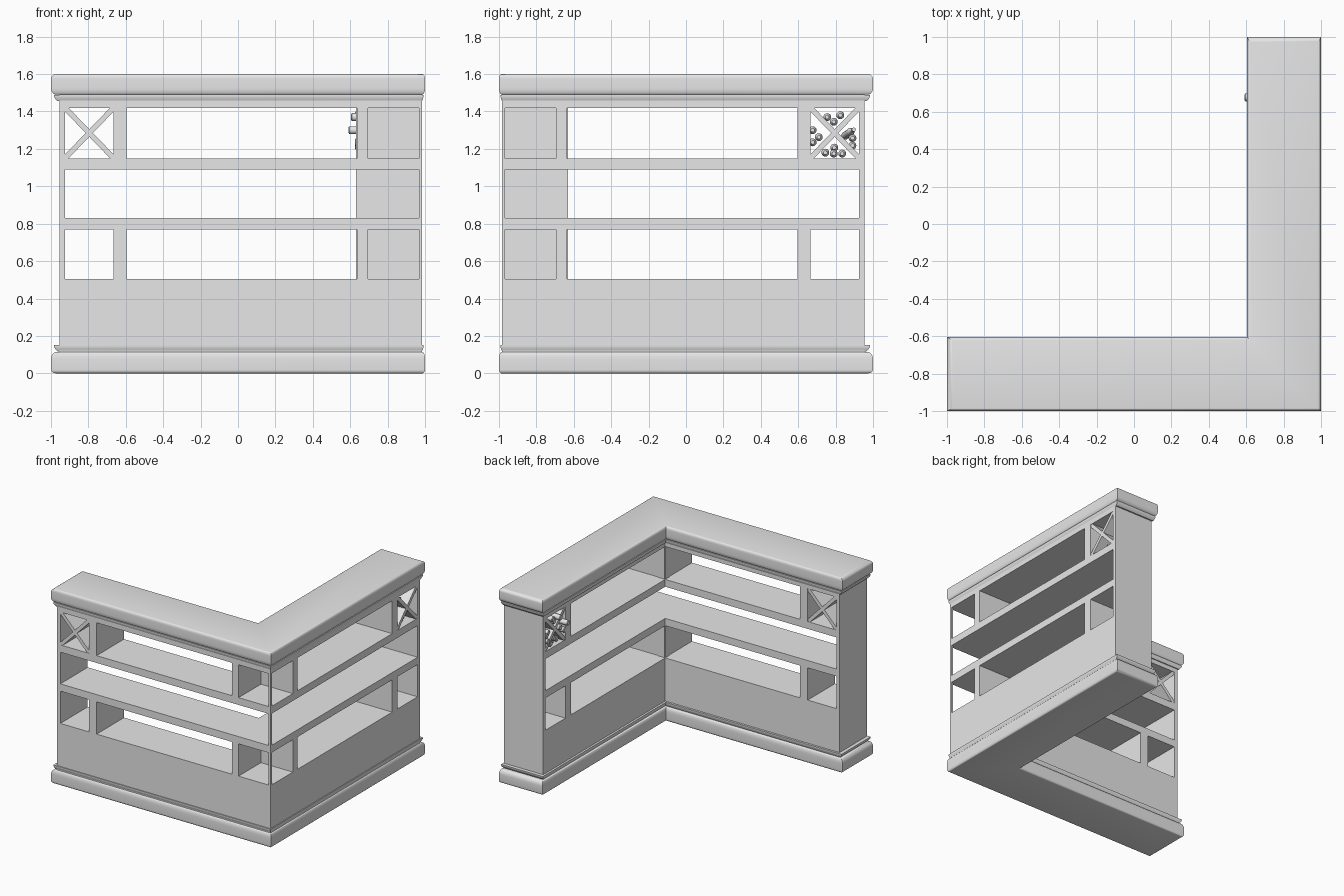
import bpy, bmesh, math
from mathutils import Matrix, Vector

cube = bpy.data.objects.get("Cube")
if cube:
    bpy.data.objects.remove(cube, do_unlink=True)

grey = bpy.data.materials.new("plain_grey")
grey.use_nodes = True
grey.diffuse_color = (0.8, 0.8, 0.8, 1)
grey.node_tree.nodes["Principled BSDF"].inputs["Base Color"].default_value = (0.8, 0.8, 0.8, 1)

OUT, INN, END = 0.985, 0.63, 0.955          # body: outer face, inner face, arm ends
ROWS = [(0.505, 0.77), (0.83, 1.09), (1.15, 1.42)]


def finish(name, bm, smooth=False):
    bmesh.ops.recalc_face_normals(bm, faces=bm.faces)
    mesh = bpy.data.meshes.new(name)
    bm.to_mesh(mesh)
    bm.free()
    mesh.materials.append(grey)
    obj = bpy.data.objects.new(name, mesh)
    bpy.context.collection.objects.link(obj)
    if smooth:
        bpy.ops.object.select_all(action='DESELECT')
        obj.select_set(True)
        bpy.context.view_layer.objects.active = obj
        bpy.ops.object.shade_smooth_by_angle(angle=math.radians(35))
    return obj


def loft_l(name, levels, smooth=False):
    """Stack L-shaped outlines; each level is (z, outer, inner, end)."""
    bm = bmesh.new()
    rings = []
    for z, o, i, e in levels:
        outline = [(-e, -o), (o, -o), (o, e), (i, e), (i, -i), (-e, -i)]
        rings.append([bm.verts.new((x, y, z)) for x, y in outline])
    for a, b in zip(rings, rings[1:]):
        for k in range(6):
            n = (k + 1) % 6
            bm.faces.new((a[k], a[n], b[n], b[k]))
    bm.faces.new(rings[0][::-1])
    bm.faces.new(rings[-1])
    return finish(name, bm, smooth)


def trim(name, profile):
    """Moulding from (z, inset) points; the arm ends round twice as far."""
    loft_l(name, [(z, 1 - d, 0.605 + d, 1 - 2 * d) for z, d in profile], True)


def rounded(z0, z1, r0, r1, inset=0.015, steps=6):
    """Bullnose profile with bottom height r0 and top height r1."""
    pts = []
    for k in range(steps + 1):
        a = math.pi / 2 * k / steps
        pts.append((z0 + r0 * (1 - math.cos(a)), inset * (1 - math.sin(a))))
    for k in range(steps + 1):
        a = math.pi / 2 * k / steps
        pts.append((z1 - r1 * (1 - math.sin(a)), inset * (1 - math.cos(a))))
    return pts


def box(name, lo, hi, arm, turn=0):
    """Box on the front arm, or swapped across the corner onto the side arm."""
    lo, hi = Vector(lo), Vector(hi)
    bm = bmesh.new()
    bmesh.ops.create_cube(bm, size=1)
    m = Matrix.Translation((lo + hi) / 2) @ Matrix.Rotation(turn, 4, 'Y')
    bm.transform(m @ Matrix.Diagonal((*(hi - lo), 1)))
    if arm == "side":
        for v in bm.verts:
            v.co.x, v.co.y = -v.co.y, -v.co.x
    return finish(f"{arm}_{name}", bm)


# Mouldings at foot and top
trim("base_trim", rounded(0, 0.115, 0.02, 0.04))
trim("counter_top", rounded(1.49, 1.6, 0.035, 0.025))
for name, z in (("lower_bead", 0.118), ("upper_bead", 1.455)):
    trim(name, [(z, 0.017), (z + 0.008, 0.013), (z + 0.017, 0.01),
                (z + 0.024, 0.008), (z + 0.033, 0.008)])

# Solid base, shelves and header
slabs = {"base_cabinet": (0.1, 0.505), "lower_shelf": (0.77, 0.83),
         "upper_shelf": (1.09, 1.15), "header": (1.42, 1.5)}
for name, (z0, z1) in slabs.items():
    loft_l(name, [(z, OUT, INN, END) for z in (z0, z1)])

# End panels, dividers and crossed rack boards on both arms
for arm in ("front", "side"):
    box("end_panel", (-END, -OUT, 0.5), (-0.925, -INN, 1.43), arm)
    for row, (z0, z1) in zip(("lower", "middle", "upper"), ROWS):
        if row != "middle":
            box(f"{row}_end_divider", (-0.665, -OUT, z0), (-0.595, -INN, z1), arm)
            box(f"{row}_corner_divider", (0.635, -OUT, z0), (0.695, -INN, z1), arm)
    for name, s in (("rack_board_a", 1), ("rack_board_b", -1)):
        box(name, (-0.985, -OUT + 0.003, 1.271), (-0.605, -INN - 0.003, 1.299),
            arm, s * math.radians(46))

# Thin post at the outer corner
box("corner_post", (0.967, -OUT, 0.5), (OUT, -0.967, 1.43), "front")


# Bottles lying in the side rack, necks towards the outer face
def bottle(name, y, z, start, pitch=0, yaw=0, sides=16):
    shape = [(0, 0.016), (0.004, 0.021), (0.18, 0.021), (0.2, 0.017), (0.215, 0.01),
             (0.26, 0.008), (0.262, 0.011), (0.28, 0.011)]
    bm = bmesh.new()
    rings = []
    for x, r in shape:
        rings.append([bm.verts.new((x, r * math.cos(math.tau * k / sides),
                                    r * math.sin(math.tau * k / sides)))
                      for k in range(sides)])
    for a, b in zip(rings, rings[1:]):
        for k in range(sides):
            n = (k + 1) % sides
            bm.faces.new((a[k], a[n], b[n], b[k]))
    bm.faces.new(rings[0])
    bm.faces.new(rings[-1])
    bm.transform(Matrix.Translation((start, y, z)) @ Matrix.Rotation(yaw, 4, 'Z')
                 @ Matrix.Rotation(-pitch, 4, 'Y'))
    finish(name, bm, True)


spots = [(0.755, 1.37, 0.605), (0.825, 1.38, 0.625), (0.79, 1.345, 0.64),
         (0.677, 1.30, 0.592), (0.71, 1.263, 0.64), (0.677, 1.235, 0.625),
         (0.745, 1.18, 0.65), (0.793, 1.207, 0.64), (0.79, 1.175, 0.66),
         (0.835, 1.175, 0.64), (0.89, 1.258, 0.64), (0.89, 1.218, 0.625)]
for n, (y, z, start) in enumerate(spots, 1):
    bottle(f"bottle_{n}", y, z, start)
bottle("tilted_bottle", 0.85, 1.27, 0.65, 0.12, 0.17)
